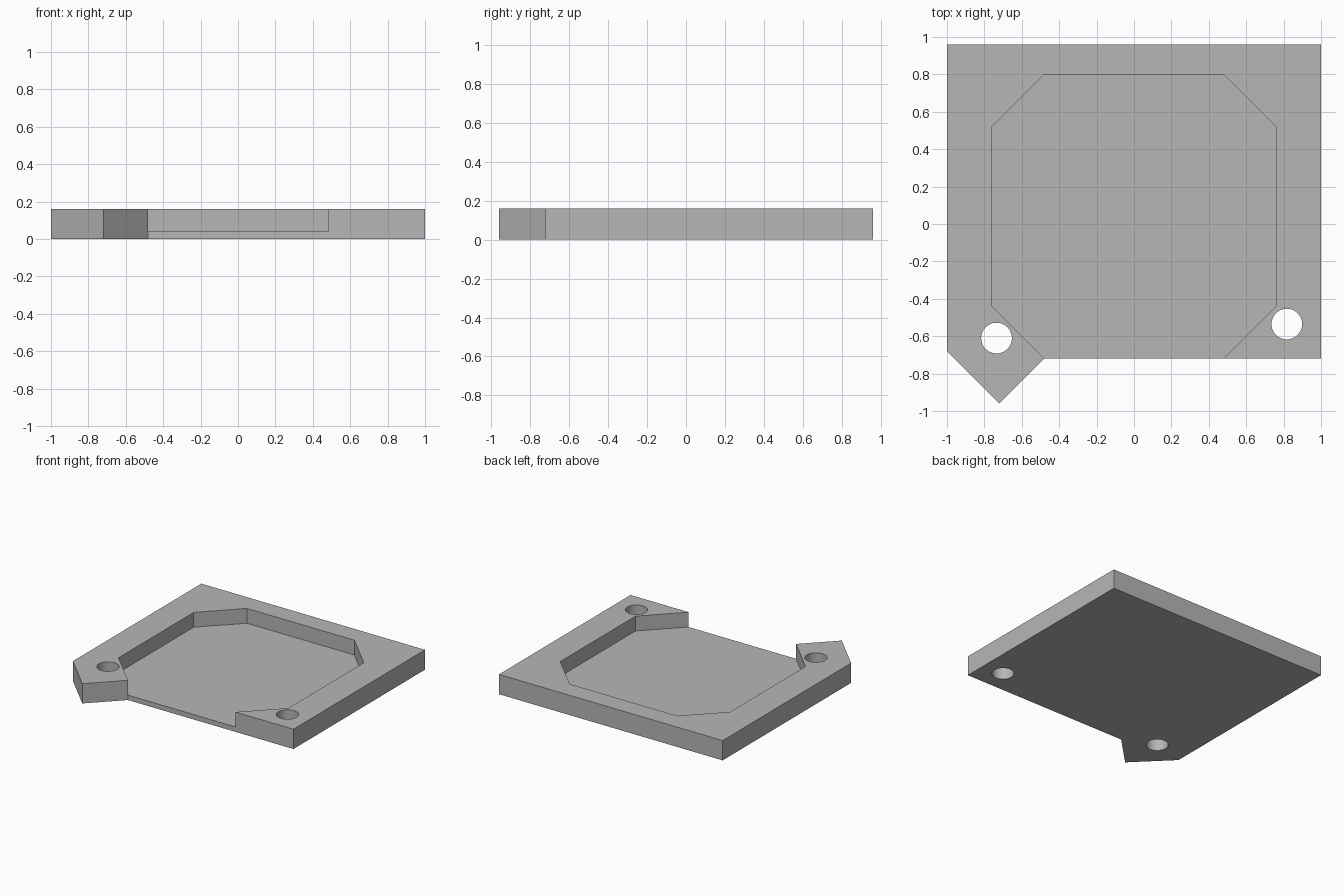
import bpy, bmesh

if "Cube" in bpy.data.objects:
    bpy.data.objects.remove(bpy.data.objects["Cube"], do_unlink=True)

HEIGHT, FLOOR = 0.16, 0.04
FRONT, BACK = -0.72, 0.96

grey = bpy.data.materials.new("plain grey")
grey.use_nodes = True
colour = (0.47, 0.47, 0.47, 1)
grey.diffuse_color = colour
grey.node_tree.nodes["Principled BSDF"].inputs["Base Color"].default_value = colour


def prism(name, outline, z0, z1):
    """Extrude a flat outline from z0 to z1."""
    bm = bmesh.new()
    face = bm.faces.new([bm.verts.new((x, y, z0)) for x, y in outline])
    top = bmesh.ops.extrude_face_region(bm, geom=[face])["geom"]
    bmesh.ops.translate(bm, vec=(0, 0, z1 - z0),
                        verts=[v for v in top if isinstance(v, bmesh.types.BMVert)])
    bmesh.ops.recalc_face_normals(bm, faces=bm.faces)
    mesh = bpy.data.meshes.new(name)
    bm.to_mesh(mesh)
    bm.free()
    mesh.materials.append(grey)
    obj = bpy.data.objects.new(name, mesh)
    bpy.context.collection.objects.link(obj)
    return obj


def cut(target, cutter):
    """Subtract the cutter and discard it."""
    cutter.hide_render = True
    mod = target.modifiers.new("cut", "BOOLEAN")
    mod.operation, mod.solver, mod.object = "DIFFERENCE", "EXACT", cutter
    bpy.context.view_layer.objects.active = target
    bpy.ops.object.modifier_apply(modifier=mod.name)
    bpy.data.objects.remove(cutter, do_unlink=True)


# Square plate with a pointed tab at the front right corner
tray = prism("tray", [(-1, BACK), (-1, -0.68), (-0.72, -0.96), (-0.48, FRONT),
                      (1, FRONT), (1, BACK)], 0, HEIGHT)

# Chamfered pocket, open at the front
cut(tray, prism("pocket_cutter",
                [(-0.48, 0.8), (-0.76, 0.52), (-0.76, -0.44), (-0.48, FRONT),
                 (-0.4, -0.8), (0.4, -0.8), (0.48, FRONT),
                 (0.76, -0.44), (0.76, 0.52), (0.48, 0.8)], FLOOR, 0.3))

# Round through holes in the two front corners
for x, y in ((-0.735, -0.61), (0.817, -0.535)):
    bpy.ops.mesh.primitive_cylinder_add(vertices=48, radius=0.082, depth=1,
                                        location=(x, y, 0))
    hole = bpy.context.object
    hole.data.materials.append(grey)
    cut(tray, hole)

bpy.ops.object.select_all(action="DESELECT")
tray.select_set(True)
bpy.context.view_layer.objects.active = tray
bpy.ops.object.shade_smooth_by_angle()
